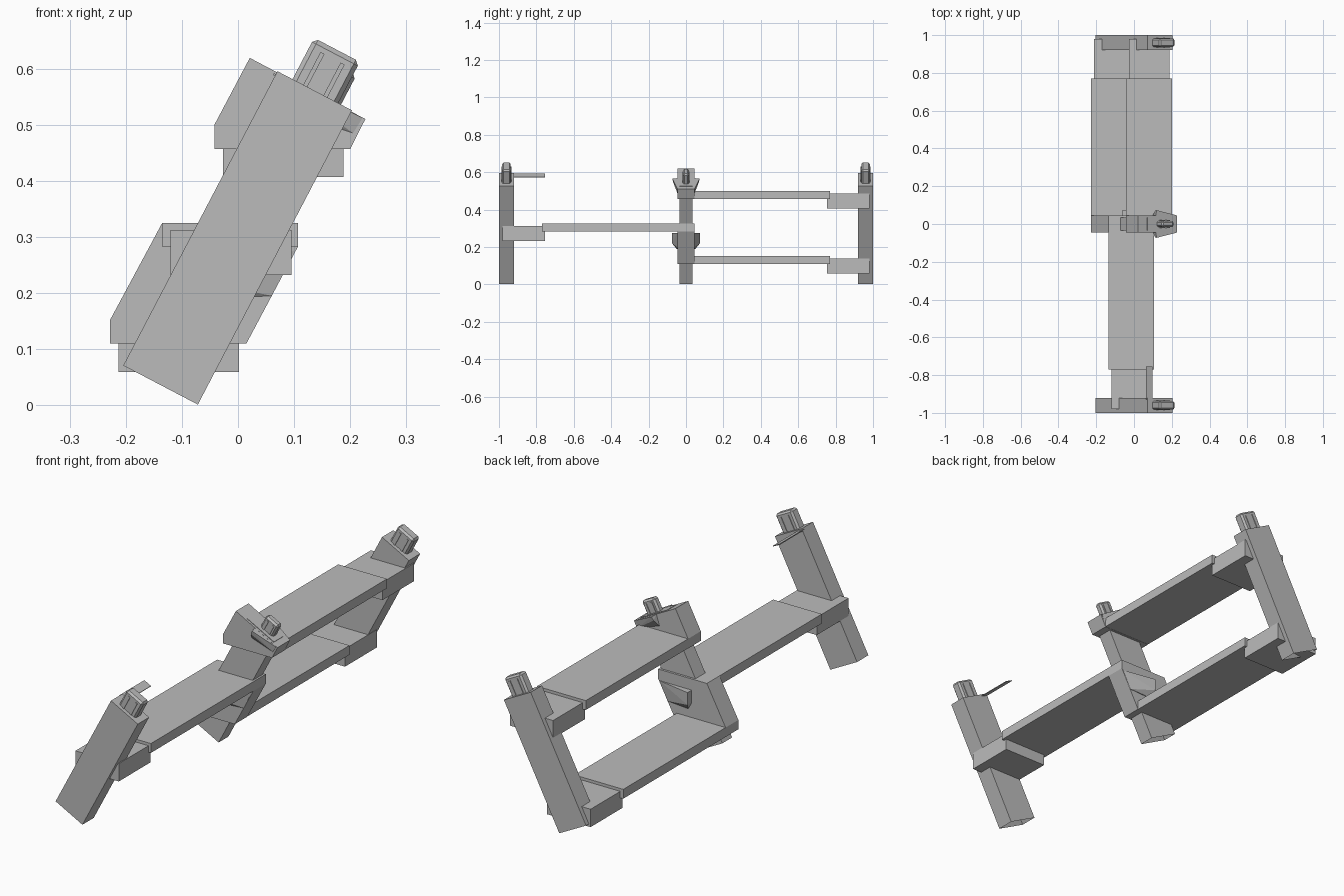
import bpy, bmesh
from math import atan2
from mathutils import Vector, Matrix

cube = bpy.data.objects.get("Cube")
if cube:
    bpy.data.objects.remove(cube, do_unlink=True)

GREY = bpy.data.materials.new("plain_grey")
GREY.use_nodes = True
GREY.diffuse_color = (0.5, 0.5, 0.5, 1)
GREY.node_tree.nodes["Principled BSDF"].inputs["Base Color"].default_value = (0.5, 0.5, 0.5, 1)

AXIS = Vector((0.464, 0, 0.886))       # direction the posts lean along
TILT = Matrix.Rotation(atan2(AXIS.x, AXIS.z), 4, "Y")


def finish(name, bm):
    bmesh.ops.recalc_face_normals(bm, faces=bm.faces)
    mesh = bpy.data.meshes.new(name)
    bm.to_mesh(mesh)
    bm.free()
    mesh.materials.append(GREY)
    obj = bpy.data.objects.new(name, mesh)
    bpy.context.collection.objects.link(obj)
    return obj


def box(name, xs, ys, zs):
    bm = bmesh.new()
    bmesh.ops.create_cube(bm, size=1)
    for v in bm.verts:
        v.co = [sum(r) / 2 + c * (r[1] - r[0]) for r, c in zip((xs, ys, zs), v.co)]
    return finish(name, bm)


def prism(name, profile, y0, y1):
    """Extrude an x-z outline along y."""
    bm = bmesh.new()
    face = bm.faces.new([bm.verts.new((x, y0, z)) for x, z in profile])
    new = bmesh.ops.extrude_face_region(bm, geom=[face])["geom"]
    bmesh.ops.translate(bm, vec=(0, y1 - y0, 0), verts=[g for g in new if isinstance(g, bmesh.types.BMVert)])
    return finish(name, bm)


def wedge(name, points):
    """Convex solid from points mirrored in y."""
    bm = bmesh.new()
    verts = [bm.verts.new((x, s * y, z)) for x, y, z in points for s in (-1, 1)]
    bmesh.ops.convex_hull(bm, input=verts)
    bmesh.ops.dissolve_limit(bm, angle_limit=0.02, verts=bm.verts, edges=bm.edges)
    return finish(name, bm)


def leaning_box(bm, base, width, depth, length):
    geom = bmesh.ops.create_cube(bm, size=1)
    mat = Matrix.Translation(base) @ TILT @ Matrix.Diagonal((width, depth, length, 1))
    bmesh.ops.transform(bm, matrix=mat @ Matrix.Translation((0, 0, 0.5)), verts=geom["verts"])
    return geom["verts"]


def post(name, y, depth):
    """Leaning post with a shallow socket in its foot."""
    bm = bmesh.new()
    leaning_box(bm, Vector((-0.138, y, 0.036)), 0.15, depth, 0.592)
    bm.normal_update()
    foot = min(bm.faces, key=lambda f: f.normal.dot(AXIS))
    bmesh.ops.inset_region(bm, faces=[foot], thickness=0.015)
    bmesh.ops.translate(bm, vec=AXIS * 0.05, verts=foot.verts)
    return finish(name, bm)


def knob(name, base, width, depth, length):
    """Plug on a post end with chamfered crown and raised ribs."""
    bm = bmesh.new()
    verts = leaning_box(bm, base, width, depth, length)
    top = [v for v in verts if (v.co - base).dot(AXIS) > length / 2]
    edges = [e for e in bm.edges if e.verts[0] in top or e.verts[1] in top]
    bmesh.ops.bevel(bm, geom=edges, offset=0.008, segments=1, affect="EDGES")
    across = TILT @ Vector((1, 0, 0))
    for i in (-1, 1):
        leaning_box(bm, base + across * i * width * 0.22, 0.008, depth + 0.006, length * 0.8)
    return finish(name, bm)


# Leaning posts and their end plugs
for name, y in (("front", -0.96), ("back", 0.96)):
    post(name + "_post", y, 0.08)
    knob(name + "_plug", Vector((0.137, y, 0.558)), 0.092, 0.046, 0.085)
post("middle_post", 0, 0.07)
knob("middle_plug", Vector((0.15, 0, 0.547)), 0.07, 0.034, 0.066)

# Treads: a thin plate plus a slightly narrower bracket round the outer post
for name, x0, z_top, inner, outer, end in (
        ("front_tread", -0.135, 0.325, 0.0, -0.77, -0.98),
        ("upper_tread", -0.042, 0.5, 0.04, 0.77, 0.98),
        ("lower_tread", -0.228, 0.152, 0.04, 0.77, 0.98)):
    box(name, (x0, x0 + 0.242), sorted((inner, outer)), (z_top - 0.042, z_top))
    side = 0.755 if end > 0 else -0.755
    box(name + "_bracket", (x0 + 0.015, x0 + 0.23), sorted((side, end)),
        (z_top - 0.093, z_top - 0.013))

# Blocks on the middle post carrying the treads
prism("upper_block", [(-0.042, 0.457), (-0.042, 0.5), (0.021, 0.619), (0.227, 0.51), (0.2, 0.457)],
      -0.045, 0.045)
prism("lower_block", [(-0.228, 0.11), (-0.228, 0.152), (-0.135, 0.325), (0.107, 0.325),
                      (0.107, 0.283), (0.015, 0.11)], -0.045, 0.045)

# Flared collars on the blocks
wedge("upper_collar", [(0.12, 0.073, 0.566), (0.112, 0.07, 0.55), (0.1, 0.045, 0.52),
                       (0.115, 0.045, 0.568), (0.222, 0.047, 0.512), (0.205, 0.045, 0.485)])
wedge("lower_collar", [(-0.06, 0.075, 0.275), (-0.06, 0.075, 0.22), (-0.045, 0.05, 0.19),
                       (0.1, 0.046, 0.275), (0.06, 0.046, 0.195)])

# Thin latch strip behind the front post head
prism("latch_strip", [(0.064, 0.592), (0.097, 0.575), (0.096, 0.572), (0.063, 0.588)], -0.93, -0.755)
